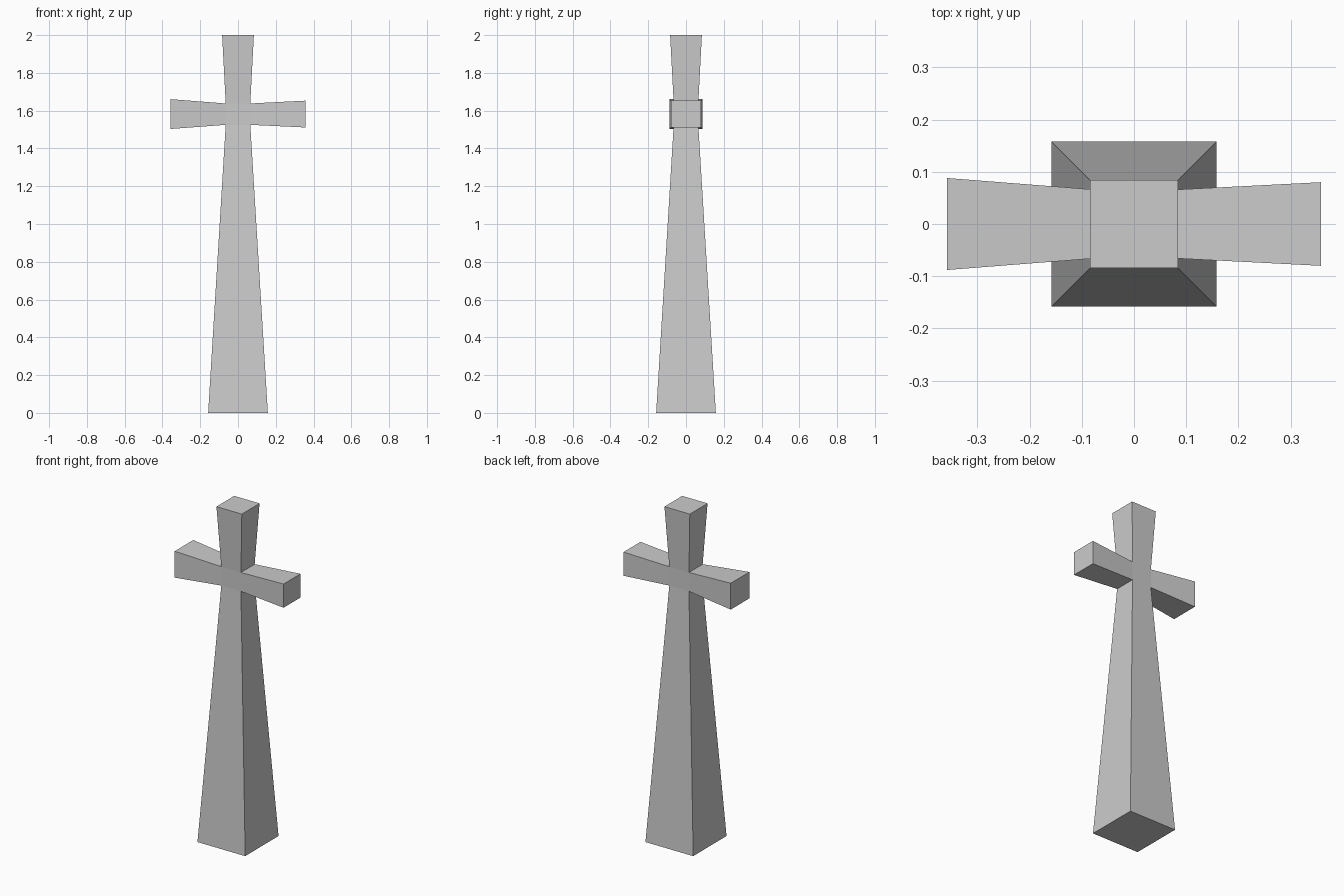
import bpy, bmesh
from mathutils import Vector

if "Cube" in bpy.data.objects:
    bpy.data.objects.remove(bpy.data.objects["Cube"])

bm = bmesh.new()

# Central block where the arms meet the shaft
Z0, Z1, W = 1.525, 1.638, 0.065
MID = Vector((0, 0, (Z0 + Z1) / 2))
bmesh.ops.create_cube(bm, size=1)
for v in bm.verts:
    v.co = Vector((v.co.x * 2 * W, v.co.y * 2 * W, Z0 if v.co.z < 0 else Z1))
bm.normal_update()
block_faces = list(bm.faces)

# Flared limbs: direction, end centre, end half sizes
limbs = [
    ((0, 0, -1), (0, 0, 0), (0.158, 0.158, 0)),             # shaft
    ((0, 0, 1), (0, 0, 2.0), (0.084, 0.084, 0)),            # head
    ((-1, 0, 0), (-0.358, 0, 1.582), (0, 0.088, 0.079)),    # left arm
    ((1, 0, 0), (0.358, 0, 1.582), (0, 0.080, 0.071)),      # right arm
]

# Pick each block face first, then extrude it to its flared end
picked = [next(f for f in block_faces if f.normal.dot(Vector(d)) > 0.99)
          for d, _, _ in limbs]
for face, (_, center, half) in zip(picked, limbs):
    end = bmesh.ops.extrude_discrete_faces(bm, faces=[face])["faces"][0]
    for v in end.verts:
        off = v.co - MID
        v.co = Vector(center) + Vector(
            [h if o > 0 else -h for o, h in zip(off, half)])

bmesh.ops.recalc_face_normals(bm, faces=bm.faces)
mesh = bpy.data.meshes.new("cross")
bm.to_mesh(mesh)
bm.free()
bpy.context.collection.objects.link(bpy.data.objects.new("cross", mesh))
